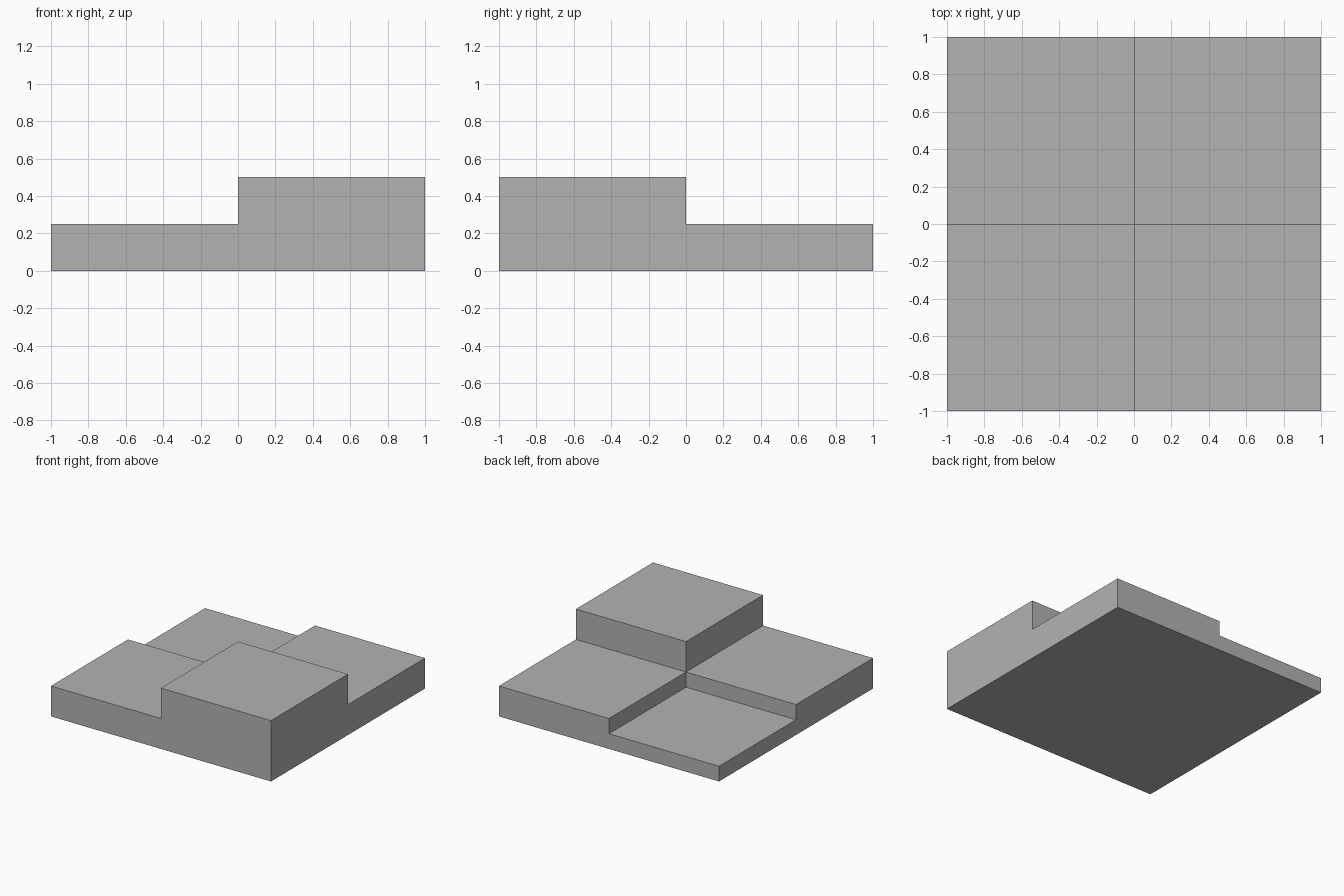
import bpy
import bmesh
from mathutils import Matrix, Vector

cube = bpy.data.objects.get("Cube")
if cube:
    bpy.data.objects.remove(cube, do_unlink=True)

STEP = 0.125  # height of the lowest quarter


def raise_top(bm, rule, height):
    """Extrude the upward faces whose centre fits the rule."""
    faces = [f for f in bm.faces
             if f.normal.z > 0.9 and rule(f.calc_center_median())]
    grown = bmesh.ops.extrude_face_region(bm, geom=faces)["geom"]
    bmesh.ops.translate(bm, vec=(0, 0, height),
                        verts=[v for v in grown if isinstance(v, bmesh.types.BMVert)])
    left_over = [f for f in faces if f.is_valid]
    if left_over:
        bmesh.ops.delete(bm, geom=left_over, context="FACES")
    bm.normal_update()


# Base slab, split into four quarters
bm = bmesh.new()
bmesh.ops.create_cube(bm, size=1, matrix=Matrix.Translation((0, 0, STEP / 2))
                      @ Matrix.Diagonal((2, 2, STEP, 1)))
for axis in (Vector((1, 0, 0)), Vector((0, 1, 0))):
    bmesh.ops.bisect_plane(bm, geom=bm.verts[:] + bm.edges[:] + bm.faces[:],
                           plane_co=(0, 0, 0), plane_no=axis)
bm.normal_update()

# Middle level on three quarters, high block on the front left quarter
raise_top(bm, lambda c: c.x > 0 or c.y < 0, STEP)
raise_top(bm, lambda c: c.x > 0 and c.y < 0, 2 * STEP)

# Merge flat neighbours into single faces
bmesh.ops.dissolve_limit(bm, angle_limit=0.01, verts=bm.verts[:], edges=bm.edges[:])
bmesh.ops.recalc_face_normals(bm, faces=bm.faces[:])

mesh = bpy.data.meshes.new("stepped_block")
bm.to_mesh(mesh)
bm.free()
block = bpy.data.objects.new("stepped_block", mesh)
bpy.context.collection.objects.link(block)

# Plain grey
grey = bpy.data.materials.new("plain_grey")
grey.use_nodes = True
colour = (0.45, 0.45, 0.45, 1)
grey.diffuse_color = colour
grey.node_tree.nodes["Principled BSDF"].inputs["Base Color"].default_value = colour
mesh.materials.append(grey)
